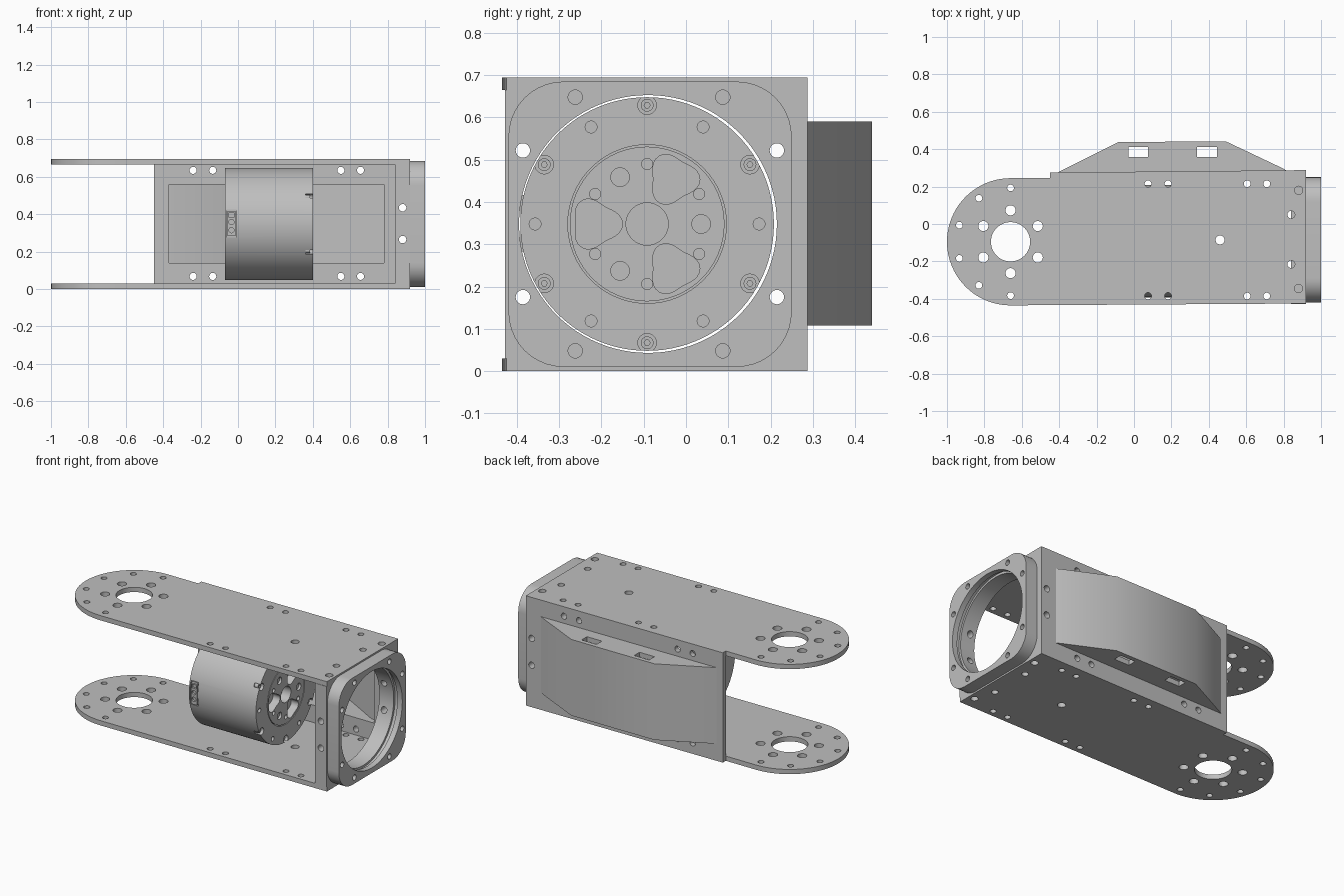
import bpy, bmesh
from math import sin, cos, pi, radians

if "Cube" in bpy.data.objects:
    bpy.data.objects.remove(bpy.data.objects["Cube"], do_unlink=True)

grey = bpy.data.materials.new("aluminium grey")
grey.use_nodes = True
COLOUR = (0.52, 0.52, 0.52, 1)
grey.diffuse_color = COLOUR
grey.node_tree.nodes["Principled BSDF"].inputs["Base Color"].default_value = COLOUR

AXIS = {"x": lambda u, v, w: (w, u, v),
        "y": lambda u, v, w: (u, w, v),
        "z": lambda u, v, w: (u, v, w)}


def circle(u, v, r, n=24):
    return [(u + r * cos(2 * pi * i / n), v + r * sin(2 * pi * i / n)) for i in range(n)]


def rect(u0, u1, v0, v1):
    return [(u0, v0), (u1, v0), (u1, v1), (u0, v1)]


def polar(centre, r, degrees):
    a = radians(degrees)
    return centre[0] + r * cos(a), centre[1] + r * sin(a)


def prism(name, parts):
    """Extrude each (outline, axis, low, high) into one object."""
    bm = bmesh.new()
    for pts, axis, lo, hi in parts:
        put = AXIS[axis]
        ends = [[bm.verts.new(put(u, v, w)) for u, v in pts] for w in (lo, hi)]
        for ring in ends:
            bm.faces.new(ring)
        n = len(pts)
        for i in range(n):
            j = (i + 1) % n
            bm.faces.new((ends[0][i], ends[0][j], ends[1][j], ends[1][i]))
    bmesh.ops.recalc_face_normals(bm, faces=bm.faces)
    mesh = bpy.data.meshes.new(name)
    bm.to_mesh(mesh)
    bm.free()
    mesh.materials.append(grey)
    obj = bpy.data.objects.new(name, mesh)
    bpy.context.scene.collection.objects.link(obj)
    return obj


def activate(obj):
    bpy.ops.object.select_all(action="DESELECT")
    obj.select_set(True)
    bpy.context.view_layer.objects.active = obj


def build(name, parts, cuts=()):
    """Make a part, carve the cuts out of it and shade it."""
    obj = prism(name, parts)
    activate(obj)
    if cuts:
        cutter = prism("cutter", cuts)
        cutter.hide_render = True
        mod = obj.modifiers.new("cut", "BOOLEAN")
        mod.operation, mod.solver, mod.object = "DIFFERENCE", "EXACT", cutter
        mod.use_self = True
        bpy.ops.object.modifier_apply(modifier=mod.name)
        bpy.data.objects.remove(cutter, do_unlink=True)
    bpy.ops.object.shade_smooth_by_angle(angle=radians(30))
    return obj


HEIGHT, THICK = 0.695, 0.03
PIVOT = (-0.66, -0.095)
BORE = (-0.09, 0.348)

# Side plates with rounded fork ends
outline = [polar(PIVOT, 0.34, 90 + 180 * i / 40) for i in range(41)]
outline += [(0.92, -0.425), (0.92, 0.245)]
holes = [circle(*PIVOT, 0.105, 48)]
holes += [circle(*polar(PIVOT, 0.168, 30 + 60 * i), 0.027) for i in range(6)]
holes += [circle(*polar(PIVOT, 0.288, 90 + 36 * i), 0.018) for i in range(6)]
holes += [circle(x, y, 0.018) for x in (0.075, 0.182, 0.605, 0.71) for y in (0.215, -0.385)]
holes += [circle(0.46, -0.085, 0.024)]
holes += [circle(0.88, y, 0.022) for y in (0.18, -0.345)]
holes += [circle(0.84, y, 0.02) for y in (0.05, -0.215)]
for name, z in (("bottom_plate", 0), ("top_plate", HEIGHT - THICK)):
    build(name, [(outline, "z", z, z + THICK)],
          [(h, "z", z - 0.05, z + THICK + 0.05) for h in holes])

# Back wall with screw holes and a large opening
build("back_wall",
      [([(-0.45, 0.245), (0.92, 0.245), (0.92, 0.288), (-0.45, 0.275)], "z", 0, HEIGHT)],
      [(rect(-0.37, 0.78, 0.14, 0.56), "y", 0.2, 0.35)]
      + [(circle(x, z, 0.019), "y", 0.2, 0.35)
         for x in (-0.24, -0.135, 0.55, 0.655) for z in (0.068, 0.635)]
      + [(circle(0.88, z, 0.02), "y", 0.2, 0.35) for z in (0.265, 0.435)])

# Hollow bulged cover behind the opening, with two slots on each side
outer = [(-0.41, 0.274), (-0.36, 0.3), (-0.085, 0.438), (0.2, 0.44),
         (0.495, 0.44), (0.78, 0.305), (0.82, 0.284)]
inner = [(-0.37, 0.26), (-0.08, 0.418), (0.49, 0.42), (0.78, 0.26)]
build("back_cover", [(outer, "z", 0.108, 0.59)],
      [(inner, "z", 0.14, 0.56)]
      + [(rect(x, x + 0.105, 0.358, 0.412), "z", lo, hi)
         for x in (-0.03, 0.338) for lo, hi in ((0.09, 0.2), (0.5, 0.62))])

# End block joining the plates
corner_holes = [circle(y, z, 0.017) for y in (-0.386, 0.215) for z in (0.175, 0.522)]
build("end_block", [(rect(-0.428, 0.245, THICK, HEIGHT - THICK), "x", 0.84, 0.92)],
      [(circle(*BORE, 0.305, 96), "x", 0.8, 0.95)]
      + [(h, "x", 0.8, 0.95) for h in corner_holes]
      + [(circle(0.88, z, 0.02), "y", lo, hi)
         for z in (0.265, 0.435) for lo, hi in ((-0.5, -0.36), (0.18, 0.3))])

# Rounded square end flange with a grooved bore
flange = []
for k, (y, z) in enumerate(((0.12, 0.555), (-0.29, 0.555), (-0.29, 0.14), (0.12, 0.14))):
    flange += [polar((y, z), 0.13, 90 * k + 9 * i) for i in range(11)]
build("end_flange", [(flange, "x", 0.92, 1.0)],
      [(circle(*BORE, 0.305, 96), "x", 0.9, 1.05),
       (circle(*BORE, 0.319, 96), "x", 0.94, 0.965)]
      + [(h, "x", 0.9, 1.05) for h in corner_holes]
      + [(circle(y, z, 0.017), "x", 0.95, 1.05) for y in (-0.262, 0.087) for z in (0.048, 0.648)])

# Motor body with screw pockets, output recess and connector recess
MOTOR = (-0.092, 0.348)
bolts = [polar(MOTOR, 0.281, 30 + 60 * i) for i in range(6)]
build("motor_body", [(circle(*MOTOR, 0.3, 96), "x", -0.07, 0.4)],
      [(circle(*MOTOR, 0.1875, 64), "x", 0.34, 0.45)]
      + [(circle(*b, 0.022), "x", 0.36, 0.45) for b in bolts]
      + [(circle(*polar(MOTOR, 0.265, 60 * i), 0.014), "x", 0.37, 0.45) for i in range(6)]
      + [(rect(-0.062, -0.008, 0.275, 0.425), "y", -0.45, -0.375)])
build("motor_screws", [(circle(*b, 0.015), "x", 0.35, 0.385) for b in bolts],
      [(circle(*b, 0.007, 6), "x", 0.375, 0.4) for b in bolts])


# Output disc with rounded triangular pockets
def pocket(degrees):
    c, a = polar(MOTOR, 0.122, degrees), radians(degrees)
    steps = [2 * pi * i / 36 for i in range(36)]
    return [polar(c, 0.055 * (1 - 0.16 * cos(3 * (t - a))), t * 180 / pi) for t in steps]


build("motor_output", [(circle(*MOTOR, 0.183, 64), "x", 0.3, 0.4)],
      [(circle(*MOTOR, 0.05, 32), "x", 0.34, 0.45)]
      + [(pocket(60 + 120 * i), "x", 0.35, 0.45) for i in range(3)]
      + [(circle(*polar(MOTOR, 0.128, 120 * i), 0.022), "x", 0.385, 0.45) for i in range(3)]
      + [(circle(*polar(MOTOR, 0.142, 30 + 60 * i), 0.013), "x", 0.37, 0.45) for i in range(6)])

# Connector on the motor front
build("motor_connector", [(rect(-0.056, -0.014, 0.283, 0.417), "y", -0.392, -0.37)],
      [(circle(-0.035, z, 0.014), "y", -0.42, -0.38) for z in (0.315, 0.358)]
      + [(rect(-0.05, -0.02, 0.385, 0.408), "y", -0.42, -0.38)])
